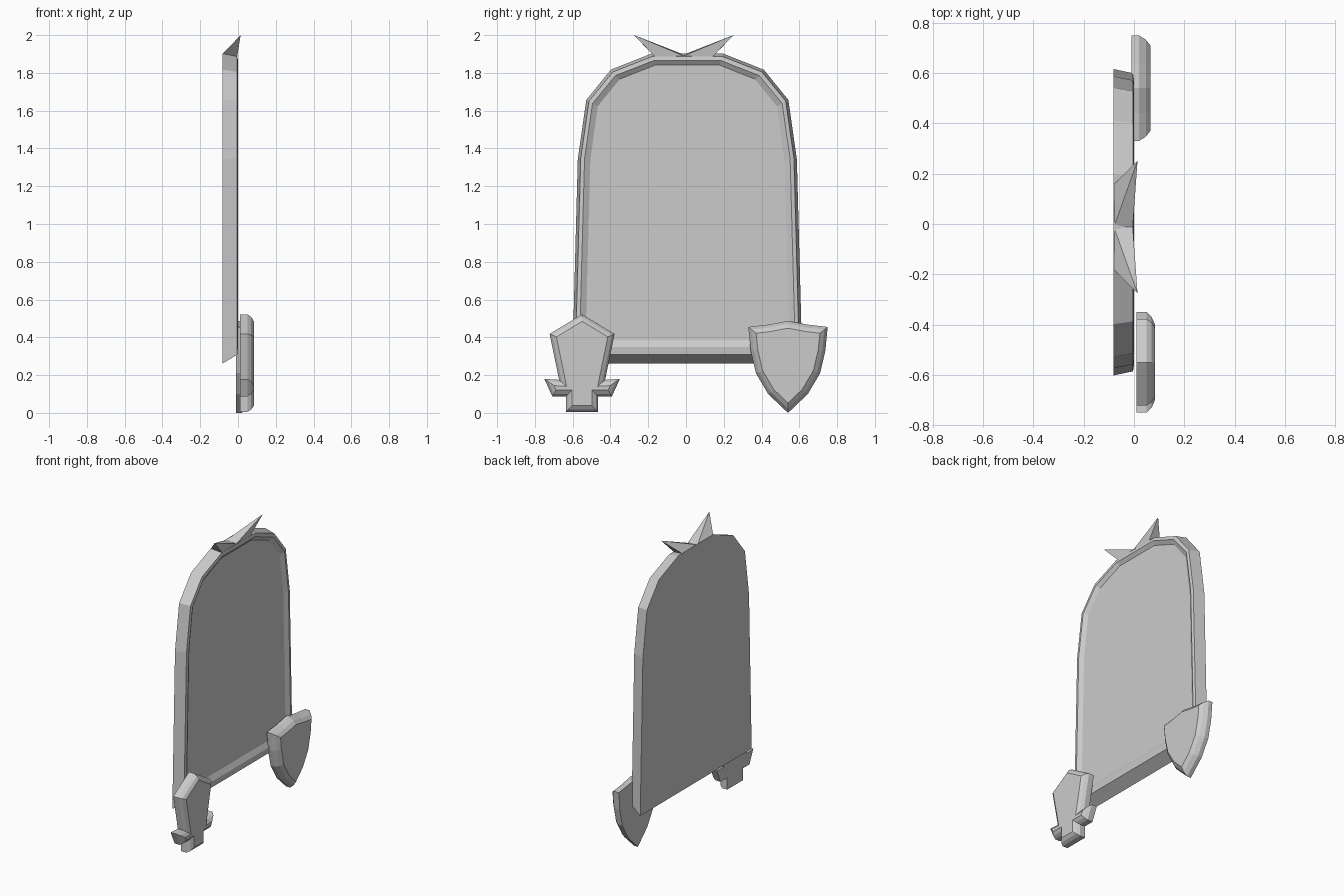
import bpy, bmesh
from mathutils import Vector

if "Cube" in bpy.data.objects:
    bpy.data.objects.remove(bpy.data.objects["Cube"])


def finish(bm, name):
    bmesh.ops.recalc_face_normals(bm, faces=bm.faces)
    mesh = bpy.data.meshes.new(name)
    bm.to_mesh(mesh)
    bm.free()
    obj = bpy.data.objects.new(name, mesh)
    bpy.context.collection.objects.link(obj)
    return obj


def loft(name, loops):
    """Skin a stack of matching closed loops and cap both ends."""
    bm = bmesh.new()
    rings = [[bm.verts.new(p) for p in loop] for loop in loops]
    n = len(rings[0])
    for a, b in zip(rings, rings[1:]):
        for i in range(n):
            j = (i + 1) % n
            bm.faces.new((a[i], a[j], b[j], b[i]))
    bm.faces.new(rings[0])
    bm.faces.new(rings[-1])
    return finish(bm, name)


def mirrored(half):
    """Half outline from top to bottom -> full clockwise outline."""
    return half + [(-y, z) for y, z in reversed(half) if y > 0]


def inset(pts, d):
    """Mitred inward offset of a clockwise outline."""
    out = []
    for i, p in enumerate(pts):
        p = Vector(p)
        e1 = (p - Vector(pts[i - 1])).normalized()
        e2 = (Vector(pts[(i + 1) % len(pts)]) - p).normalized()
        n1, n2 = Vector((e1.y, -e1.x)), Vector((e2.y, -e2.x))
        out.append(p + (n1 + n2) * d / max(1 + n1.dot(n2), 0.35))
    return out


def plaque(name, half, y0, levels):
    outline = mirrored(half)
    return loft(name, [[(x, y + y0, z) for y, z in inset(outline, d)]
                       for x, d in levels])


# arched panel with raised, bevelled rim
arch = mirrored([(0.19, 1.90), (0.405, 1.815), (0.535, 1.655),
                 (0.58, 1.34), (0.609, 0.262)])
rim = [(-0.081, 1.0, 0.262, 1.902), (-0.004, 0.973, 0.308, 1.887),
       (0.0, 0.938, 0.35, 1.865), (-0.018, 0.885, 0.385, 1.842)]
loft("arched_panel", [
    [(x, y * s + 0.007, lo + (z - 0.262) / 1.638 * (hi - lo)) for y, z in arch]
    for x, s, lo, hi in rim])

# pair of pointed horns on the top edge
for side, label in ((-1, "left"), (1, "right")):
    bm = bmesh.new()
    for x, y, z in ((-0.08, 0, 1.897), (-0.005, 0, 1.89), (-0.005, 0.15, 1.883),
                    (-0.08, 0.17, 1.902), (0.014, 0.263, 2.0)):
        bm.verts.new((x, side * y - 0.012, z))
    bmesh.ops.convex_hull(bm, input=bm.verts)
    finish(bm, "horn_" + label)

# sword-shaped ornament
plaque("sword_ornament",
       [(0, 0.522), (0.172, 0.418), (0.122, 0.175), (0.2, 0.18),
        (0.158, 0.088), (0.085, 0.088), (0.085, 0.006)],
       -0.55, [(0.01, 0), (0.05, 0), (0.07, 0.012), (0.084, 0.032)])

# shield ornament
plaque("shield_ornament",
       [(0, 0.487), (0.1, 0.468), (0.21, 0.455), (0.198, 0.33),
        (0.17, 0.21), (0.105, 0.1), (0, 0.0)],
       0.54, [(-0.01, 0), (0.02, 0), (0.047, 0.016), (0.066, 0.038)])
